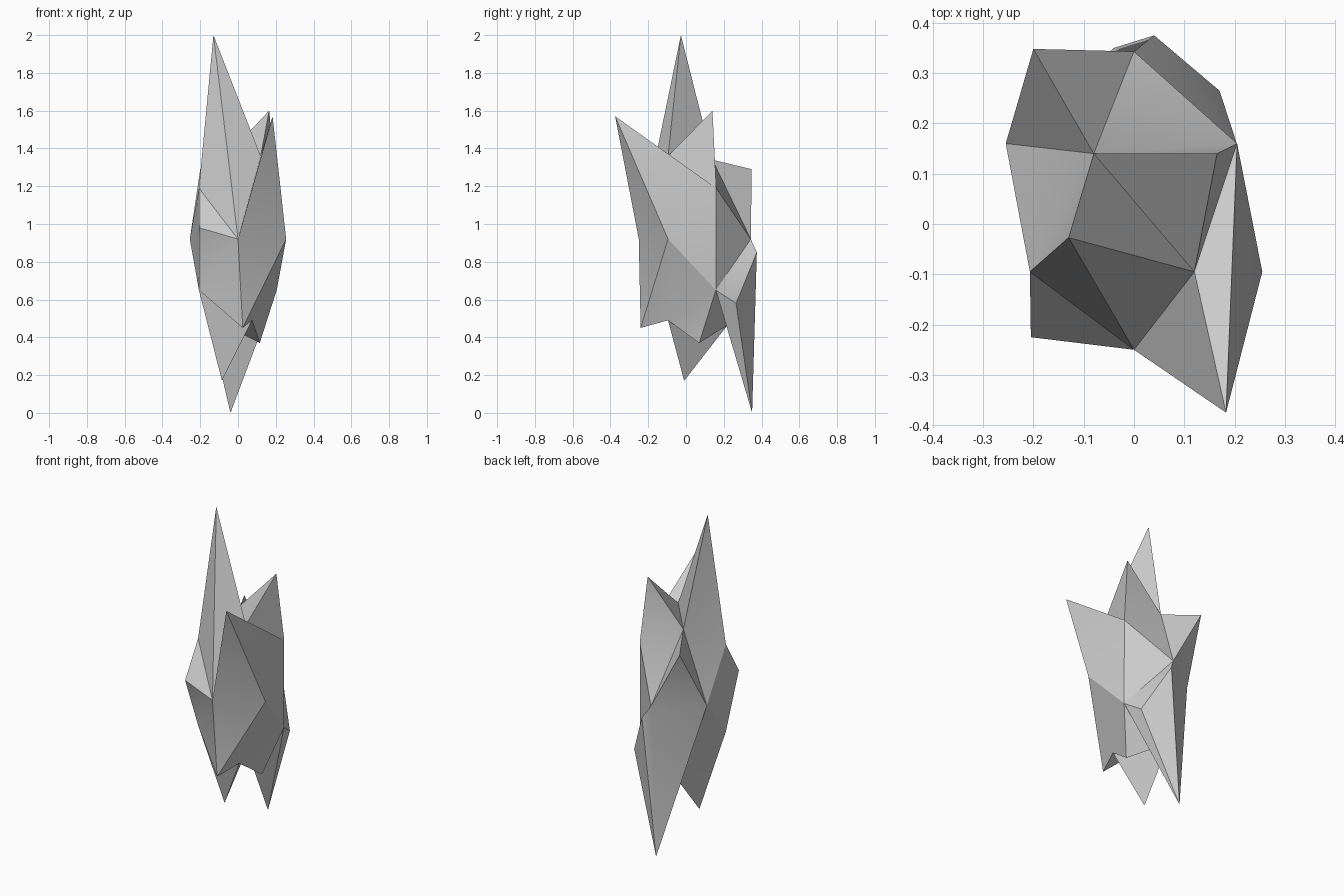
import bpy, bmesh, math

if "Cube" in bpy.data.objects:
    bpy.data.objects.remove(bpy.data.objects["Cube"])

# twelve corners of the squashed icosahedral core
core = {
    "top_r": (0.12, -0.095, 1.36), "top_l": (-0.08, 0.14, 1.34),
    "up_r": (0.205, 0.16, 1.19), "up_l": (-0.207, -0.095, 1.19),
    "front": (0, -0.25, 0.92), "right": (0.255, -0.095, 0.92),
    "back": (0, 0.343, 0.92), "left": (-0.255, 0.16, 0.92),
    "low_r": (0.205, 0.158, 0.65), "low_l": (-0.207, -0.095, 0.65),
    "bot_r": (0.075, -0.095, 0.49), "bot_l": (-0.07, 0.22, 0.465),
    # two extra corners on the kinked rear spike
    "kink_a": (0.04, 0.375, 0.85), "kink_b": (0.17, 0.265, 0.58),
}

# spikes: tip position and the loop of core corners it rises from
spikes = [
    ((-0.13, -0.027, 2.0), "top_r top_l up_l front"),
    ((0.183, -0.375, 1.57), "top_r front right up_r"),
    ((0.165, 0.14, 1.60), "top_r up_r top_l"),
    ((-0.2, 0.348, 1.29), "top_l back left"),
    ((-0.205, -0.225, 0.98), "up_l low_l front"),
    ((0.115, 0.07, 0.37), "bot_r bot_l low_r"),
    ((-0.085, -0.01, 0.17), "bot_r low_l bot_l"),
    ((0.025, -0.24, 0.45), "front low_l bot_r right"),
    ((-0.04, 0.35, 0.0), "bot_l low_r kink_b kink_a back left"),
]

# core faces that carry no spike
plain = ["top_l up_r back", "top_l left up_l", "right low_r up_r",
         "back up_r low_r", "left low_l up_l", "bot_r low_r right",
         "bot_l left low_l", "back kink_a low_r", "kink_a kink_b low_r"]

bm = bmesh.new()
corner = {name: bm.verts.new(co) for name, co in core.items()}

for names in plain:
    bm.faces.new([corner[n] for n in names.split()])

for tip, names in spikes:
    apex = bm.verts.new(tip)
    ring = [corner[n] for n in names.split()]
    for a, b in zip(ring, ring[1:] + ring[:1]):
        bm.faces.new((a, b, apex))

bmesh.ops.recalc_face_normals(bm, faces=bm.faces)
mesh = bpy.data.meshes.new("crystal_shard")
bm.to_mesh(mesh)
bm.free()

shard = bpy.data.objects.new("crystal_shard", mesh)
bpy.context.collection.objects.link(shard)
bpy.context.view_layer.objects.active = shard
shard.select_set(True)
bpy.ops.object.shade_smooth_by_angle(angle=math.radians(30))
